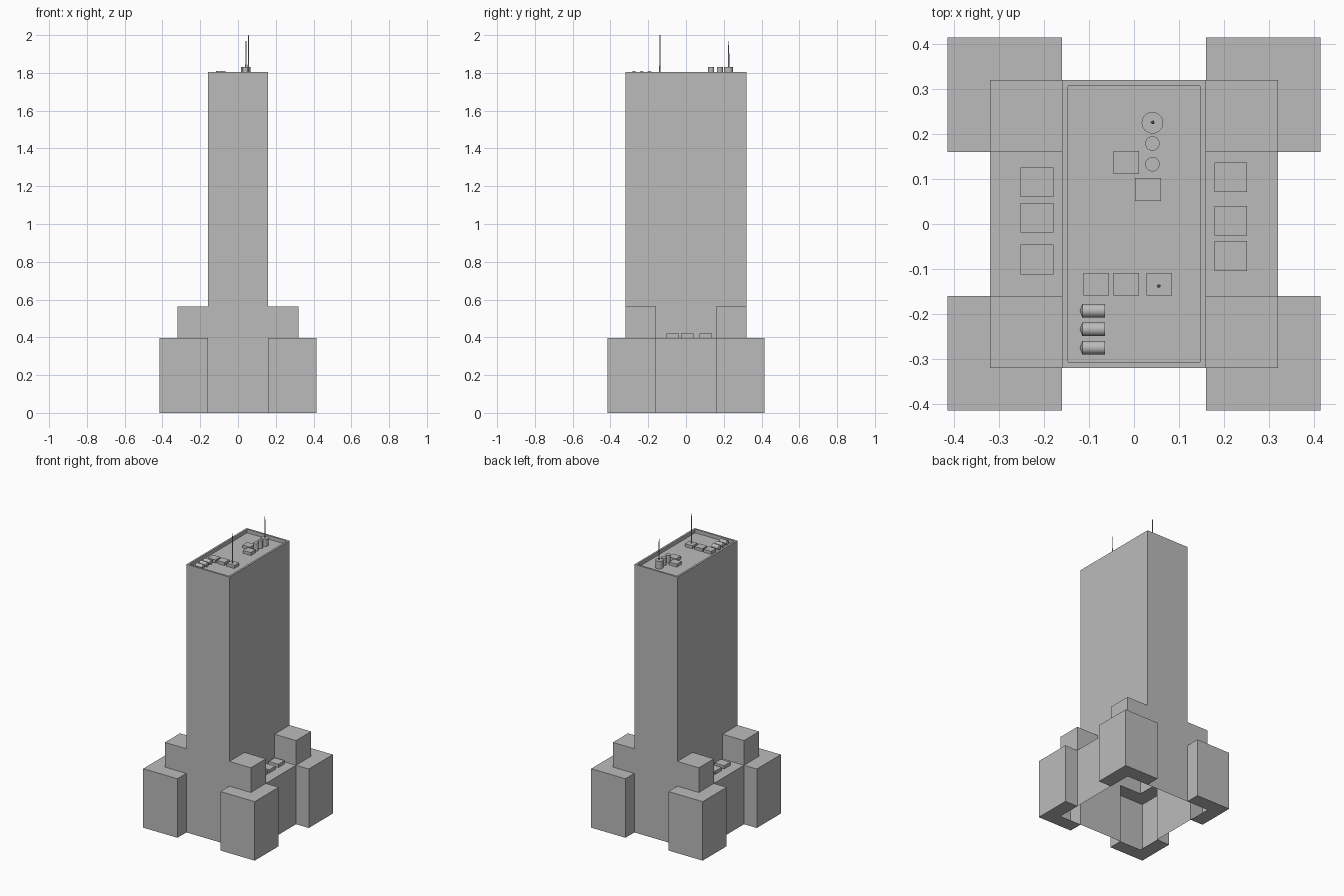
import bpy
import bmesh
from math import radians
from mathutils import Matrix

if "Cube" in bpy.data.objects:
    bpy.data.objects.remove(bpy.data.objects["Cube"], do_unlink=True)

gray = bpy.data.materials.new("concrete_gray")
gray.use_nodes = True
gray.diffuse_color = (0.5, 0.5, 0.5, 1)
gray.node_tree.nodes["Principled BSDF"].inputs["Base Color"].default_value = (0.5, 0.5, 0.5, 1)

# Main plan lines and heights
CORE, BODY, WING = 0.16, 0.32, 0.415
PODIUM, SHOULDER, ROOF, DECK = 0.397, 0.563, 1.804, 1.78


def finish(bm, name, smooth=False):
    mesh = bpy.data.meshes.new(name)
    bm.to_mesh(mesh)
    bm.free()
    obj = bpy.data.objects.new(name, mesh)
    bpy.context.collection.objects.link(obj)
    mesh.materials.append(gray)
    if smooth:
        bpy.ops.object.select_all(action='DESELECT')
        obj.select_set(True)
        bpy.context.view_layer.objects.active = obj
        bpy.ops.object.shade_smooth_by_angle(angle=radians(35))
    return obj


def box(name, x, y, z, sx, sy, sz):
    """Box centred on x, y and standing on z."""
    bm = bmesh.new()
    place = Matrix.Translation((x, y, z + sz / 2)) @ Matrix.Diagonal((sx, sy, sz, 1))
    bmesh.ops.create_cube(bm, size=1, matrix=place)
    return finish(bm, name)


def rod(name, x, y, z0, z1, r0, r1, sides):
    """Upright cylinder or tapered rod."""
    bm = bmesh.new()
    bmesh.ops.create_cone(bm, cap_ends=True, segments=sides, radius1=r0, radius2=r1,
                          depth=z1 - z0, matrix=Matrix.Translation((x, y, (z0 + z1) / 2)))
    return finish(bm, name, smooth=True)


# Building shell: stepped mass, hollow and open below
def height(x, y):
    x, y = abs(x), abs(y)
    if x < CORE and y < BODY:
        return ROOF
    if x < CORE or x > WING or y > WING:
        return 0
    if y < CORE:
        return PODIUM if x < BODY else 0
    return SHOULDER if x < BODY and y < BODY else PODIUM


def solid(p):
    return 0 < p[2] < height(p[0], p[1])


plan = [-WING, -BODY, -CORE, CORE, BODY, WING]
lines = [plan, plan, [0, PODIUM, SHOULDER, ROOF]]
bm = bmesh.new()
for i in range(5):
    for j in range(5):
        for k in range(3):
            cell = [lines[a][n:n + 2] for a, n in enumerate((i, j, k))]
            mid = [sum(c) / 2 for c in cell]
            if not solid(mid):
                continue
            for axis in range(3):
                for side in (0, 1):
                    beside = list(mid)
                    beside[axis] = cell[axis][side] + (0.01 if side else -0.01)
                    if solid(beside):
                        continue
                    inner = max(abs(mid[0]), abs(mid[1])) < BODY
                    if axis == 2 and side == 0 and inner:
                        continue
                    u, v = (axis + 1) % 3, (axis + 2) % 3
                    loop = []
                    for s, t in ((0, 0), (1, 0), (1, 1), (0, 1)):
                        co = [0, 0, 0]
                        co[axis], co[u], co[v] = cell[axis][side], cell[u][s], cell[v][t]
                        loop.append(bm.verts.new(co))
                    bm.faces.new(loop if side else loop[::-1])
bmesh.ops.remove_doubles(bm, verts=bm.verts, dist=0.0001)
bmesh.ops.dissolve_limit(bm, angle_limit=0.01, verts=bm.verts, edges=bm.edges)

# Parapet rim and sunken roof deck
top = max(bm.faces, key=lambda f: f.calc_center_median().z if f.normal.z > 0.9 else -1)
bmesh.ops.inset_region(bm, faces=[top], thickness=0.018)
deck = bmesh.ops.inset_region(bm, faces=[top], thickness=0.0)
for v in top.verts:
    v.co.z = DECK
bm.normal_update()
finish(bm, "tower_shell")

# Air units on the tower deck and on the side podium roofs
for n, (x, y) in enumerate([(-0.017, 0.137), (0.031, 0.077), (-0.084, -0.134),
                            (-0.017, -0.134), (0.056, -0.134)]):
    box(f"roof_unit_{n + 1}", x, y, DECK, 0.057, 0.051, 0.02)
for side, x, ys in (("right", -0.216, (0.093, 0.014, -0.079)),
                    ("left", 0.215, (0.104, 0.007, -0.071))):
    for n, y in enumerate(ys):
        box(f"podium_unit_{side}_{n + 1}", x, y, PODIUM, 0.073, 0.066, 0.022)

# Upright tanks
for n, (y, r) in enumerate([(0.225, 0.024), (0.179, 0.016), (0.133, 0.016)]):
    rod(f"upright_tank_{n + 1}", 0.041, y, DECK, 1.83, r, r, 32)

# Lying tanks with a shallow pointed end
for n in range(3):
    bm = bmesh.new()
    lie = Matrix.Translation((-0.09, -0.193 - n * 0.041, DECK + 0.015)) @ Matrix.Rotation(radians(-90), 4, 'Y')
    bmesh.ops.create_cone(bm, cap_ends=True, segments=32, radius1=0.015, radius2=0.015,
                          depth=0.05, matrix=lie)
    end = min(bm.faces, key=lambda f: f.calc_center_median().x)
    tip = bmesh.ops.poke(bm, faces=[end])["verts"][0]
    tip.co.x -= 0.006
    finish(bm, f"lying_tank_{n + 1}", smooth=True)

# Antennas
rod("front_antenna", 0.055, -0.138, DECK + 0.02, 2.0, 0.004, 0.002, 10)
rod("back_antenna", 0.042, 0.226, 1.83, 1.97, 0.004, 0.002, 10)
